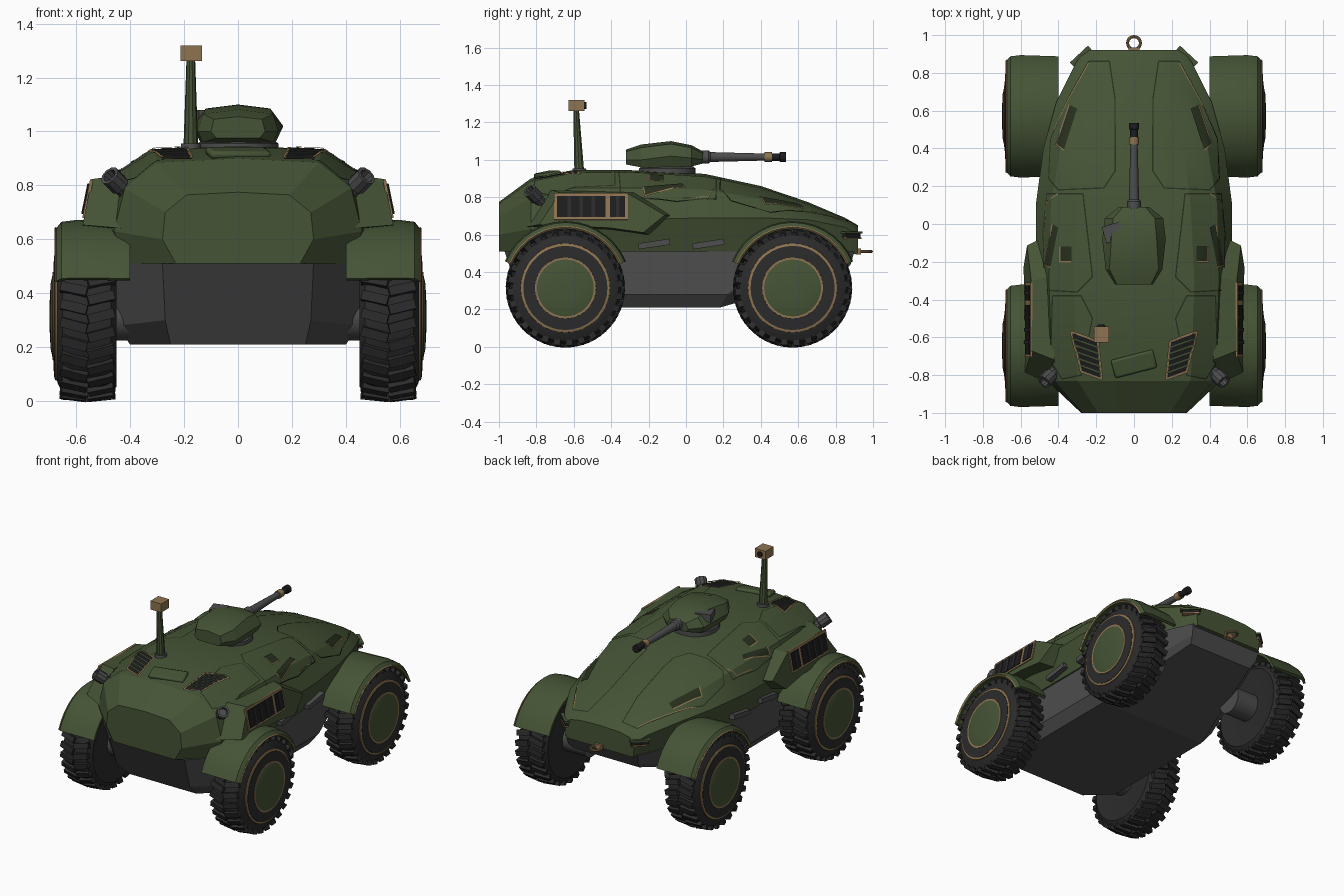
import bpy, bmesh
from math import sin, cos, pi, radians
from mathutils import Vector, Matrix
from mathutils.bvhtree import BVHTree

default = bpy.data.objects.get("Cube")
if default:
    bpy.data.objects.remove(default, do_unlink=True)


def material(name, r, g, b):
    m = bpy.data.materials.new(name)
    m.use_nodes = True
    m.diffuse_color = (r, g, b, 1)
    shader = m.node_tree.nodes["Principled BSDF"]
    shader.inputs["Base Color"].default_value = (r, g, b, 1)
    shader.inputs["Roughness"].default_value = 0.8
    return m


GREEN = material("army green", .06, .088, .036)
DARK = material("dark green seam", .02, .028, .012)
GREY = material("hull grey", .075, .075, .075)
RUBBER = material("tyre black", .024, .024, .025)
BLACK = material("vent black", .012, .012, .013)
TAN = material("worn brass", .27, .175, .08)


def finish(name, bm, mat, mirror=False, angle=25, solid=True):
    if solid:
        bmesh.ops.recalc_face_normals(bm, faces=bm.faces)
    mesh = bpy.data.meshes.new(name)
    bm.to_mesh(mesh)
    bm.free()
    mesh.materials.append(mat)
    obj = bpy.data.objects.new(name, mesh)
    bpy.context.collection.objects.link(obj)
    bpy.ops.object.select_all(action='DESELECT')
    obj.select_set(True)
    bpy.context.view_layer.objects.active = obj
    bpy.ops.object.shade_smooth_by_angle(angle=radians(angle))
    if mirror:
        obj.modifiers.new("Mirror", 'MIRROR').use_mirror_merge = False
    return obj


def bridge(bm, rings, closed=True, caps=True):
    rows = [[bm.verts.new(p) for p in ring] for ring in rings]
    n = len(rows[0])
    for a, b in zip(rows, rows[1:]):
        for i in range(n if closed else n - 1):
            j = (i + 1) % n
            bm.faces.new((a[i], a[j], b[j], b[i]))
    if caps:
        bm.faces.new(rows[0])
        bm.faces.new(rows[-1])


def loft(name, halves, mat, angle=25):
    # Each half section runs along +x and is mirrored into a closed ring
    bm = bmesh.new()
    bridge(bm, [h + [(-x, y, z) for x, y, z in reversed(h) if x > 0] for h in halves])
    return finish(name, bm, mat, angle=angle)


def lathe(name, origin, direction, profile, mat, mirror=False, sides=32):
    m = Matrix.Translation(origin) @ Vector(direction).to_track_quat('Z', 'Y').to_matrix().to_4x4()
    bm = bmesh.new()
    turn = [2 * pi * i / sides for i in range(sides)]
    bridge(bm, [[m @ Vector((r * cos(t), r * sin(t), d)) for t in turn] for d, r in profile])
    return finish(name, bm, mat, mirror, 35)


def add_box(bm, size, m):
    bmesh.ops.create_cube(bm, size=1, matrix=m @ Matrix.Diagonal((*size, 1)))


def box(name, loc, size, mat, mirror=False, rot=Matrix()):
    bm = bmesh.new()
    add_box(bm, size, Matrix.Translation(loc) @ rot)
    return finish(name, bm, mat, mirror)


def stations(rows):
    # y, then width and height pairs from the sill up, then crown height
    return [[(r[i], r[0], r[i + 1]) for i in range(1, len(r) - 1, 2)] + [(0, r[0], r[-1])] for r in rows]


# Upper hull
hull = loft("upper_hull", stations([
    (-1, .23, .51, .28, .6, .27, .7, .19, .765, .775),
    (-.83, .42, .51, .46, .63, .42, .79, .3, .885, .9),
    (-.6, .45, .51, .5, .66, .44, .85, .31, .93, .945),
    (-.3, .46, .51, .52, .68, .45, .85, .32, .935, .945),
    (.1, .46, .51, .52, .69, .44, .84, .3, .91, .925),
    (.4, .43, .51, .48, .69, .39, .79, .26, .85, .86),
    (.65, .36, .5, .41, .68, .33, .735, .2, .765, .775),
    (.85, .28, .49, .31, .64, .26, .67, .16, .685, .69),
    (.92, .25, .5, .26, .6, .22, .63, .14, .645, .65)]), GREEN, 22)
hull_bm = bmesh.new()
hull_bm.from_mesh(hull.data)
bmesh.ops.triangulate(hull_bm, faces=hull_bm.faces)
TREE = BVHTree.FromBMesh(hull_bm)
hull_bm.free()

# Lower hull tub
loft("lower_hull", [
    [(.28, -.97, .51), (.27, -.9, .3), (.25, -.8, .21), (0, -.8, .21)],
    [(.45, -.8, .51), (.45, -.7, .28), (.4, -.66, .21), (0, -.66, .21)],
    [(.45, .5, .51), (.45, .22, .28), (.4, .18, .21), (0, .18, .21)],
    [(.27, .9, .51), (.26, .88, .44), (.24, .84, .4), (0, .84, .4)]], GREY, 15)


def on_hull(x, y, lift):
    hit, normal, _, _ = TREE.ray_cast(Vector((x, y, 2)), Vector((0, 0, -1)))
    return (hit + normal * lift, normal) if hit else None


def ribbon(name, pts, mat, width=.007, lift=.003, closed=True):
    # Thin strip draped over the hull
    bm = bmesh.new()
    for a, b in zip(pts, pts[1:] + (pts[:1] if closed else [])):
        a, b = Vector(a), Vector(b)
        steps = max(2, int((b - a).length / .02))
        hits = [on_hull(*a.lerp(b, i / steps), lift) for i in range(steps + 1)]
        for p, q in zip(hits, hits[1:]):
            if p and q:
                sides = [(q[0] - p[0]).cross(n).normalized() * width / 2 for n in (p[1], q[1])]
                bm.faces.new([bm.verts.new(v) for v in (
                    p[0] + sides[0], q[0] + sides[1], q[0] - sides[1], p[0] - sides[0])])
    bmesh.ops.reverse_faces(bm, faces=[f for f in bm.faces if f.normal.z < 0])
    return finish(name, bm, mat, True, solid=False)


def patch(name, c, mat, lift=.004, n=6):
    # Four cornered plate draped over the hull
    c = [Vector(p) for p in c]
    bm = bmesh.new()
    bridge(bm, [[on_hull(*c[0].lerp(c[1], i / n).lerp(c[3].lerp(c[2], i / n), j / n), lift)[0]
                 for i in range(n + 1)] for j in range(n + 1)], closed=False, caps=False)
    bmesh.ops.reverse_faces(bm, faces=[f for f in bm.faces if f.normal.z < 0])
    return finish(name, bm, mat, True, solid=False)


# Armour panel seams
ribbon("front_panel_seam", [(.1, .66), (.13, .86), (.24, .86), (.35, .66), (.44, .45),
                            (.45, .24), (.4, .18), (.16, .19), (.1, .28)], DARK)
ribbon("middle_panel_seam", [(.27, .16), (.46, .16), (.48, -.05), (.47, -.35), (.3, -.36), (.22, -.28)], DARK)
ribbon("rear_panel_seam", [(.28, -.38), (.43, -.38), (.44, -.72), (.38, -.82), (.28, -.8), (.22, -.5)], DARK)
ribbon("nose_brass_edge", [(.24, .85), (.35, .65), (.42, .5)], TAN, .005, .005, False)
ribbon("flank_brass_edge", [(.47, -.02), (.46, .12), (.4, .16)], TAN, .005, .005, False)

# Hull slots and brass trims
for name, slot in (("front_slot", [(.3, .61), (.34, .63), (.41, .42), (.37, .39)]),
                   ("middle_slot", [(.4, -.02), (.43, 0), (.47, -.22), (.44, -.23)]),
                   ("hatch_slot", [(.33, -.12), (.39, -.12), (.39, -.2), (.33, -.2)])):
    patch(name, slot, DARK)
    ribbon(name + "_trim", slot[1:], TAN, .007, .006, False)

# Engine grilles
grille = [(.19, -.62), (.33, -.57), (.28, -.78), (.17, -.82)]
patch("engine_grille", grille, BLACK)
ribbon("engine_grille_frame", grille, TAN, .012, .01)
tl, tr, br, bl = [Vector(p) for p in grille]
for i in range(1, 6):
    ribbon("engine_grille_slat", [tl.lerp(bl, i / 6), tr.lerp(br, i / 6)], GREEN, .012, .012, False)

# Engine cover bump
spot, up = on_hull(.001, -.74, .003)
bump = box("engine_cover", (0, spot.y, spot.z), (.23, .1, .03), GREEN,
           rot=up.to_track_quat('Z', 'Y').to_matrix().to_4x4())
bevel = bump.modifiers.new("Bevel", 'BEVEL')
bevel.width, bevel.segments = .012, 2

# Side pods
outline = [(-.86, .64), (-.72, .84), (-.27, .83), (-.04, .7), (-.18, .59), (-.4, .62)]


def pod_x(z):
    return .575 - (z - .66) * .2


bm = bmesh.new()
outer = [(-.45 + (y + .45) * .82, .73 + (z - .73) * .85) for y, z in outline]
bridge(bm, [[(.42, y, z) for y, z in outline], [(pod_x(z), y, z) for y, z in outer]])
finish("side_pod", bm, GREEN, True, 15)

# Side pod intakes
tilt = Matrix.Rotation(-.2, 4, 'Y')
for name, y, wide in (("intake_main", -.56, .26), ("intake_small", -.365, .08)):
    z = .75
    box(name + "_frame", (pod_x(z), y, z), (.012, wide + .03, .145), TAN, True, tilt)
    box(name + "_opening", (pod_x(z) + .003, y, z), (.014, wide, .115), BLACK, True, tilt)
    for k in range(1, 4 if wide > .1 else 2):
        box(name + "_bar", (pod_x(z) + .006, y - wide / 2 + k * wide / (4 if wide > .1 else 2), z),
            (.014, .018, .115), RUBBER, True, tilt)

# Exhausts
lathe("exhaust", (.39, -.75, .75), (.08, -.08, .08),
      [(0, .03), (.08, .03), (.085, .038), (.15, .038), (.15, .026), (.12, .024)], GREY, True, 10)

# Side steps
for y in (-.17, .12):
    box("side_step", (.48, y, .55), (.05, .17, .032), GREY, True, Matrix.Rotation(.15, 4, 'X'))

# Wheels with fenders
for label, y in (("rear", -.645), ("front", .57)):
    hub = Vector((0, y, .315))

    def wheel_part(part, profile, mat):
        lathe(label + part, hub, (1, 0, 0), profile, mat, True, 36)

    wheel_part("_tyre", [(.46, .2), (.45, .26), (.47, .29), (.5, .298), (.62, .298), (.65, .285),
                         (.668, .25), (.672, .235)], RUBBER)
    wheel_part("_outer_rim", [(.66, .24), (.677, .238), (.68, .232)], TAN)
    wheel_part("_wheel_disc", [(.66, .225), (.682, .225), (.685, .17)], RUBBER)
    wheel_part("_inner_rim", [(.67, .165), (.688, .163)], TAN)
    wheel_part("_hub_cap", [(.67, .152), (.688, .152), (.695, .12), (.698, .06)], GREEN)
    wheel_part("_axle", [(.3, .09), (.47, .09)], GREY)
    bm = bmesh.new()
    for i in range(56):
        side = 1 if i % 2 else -1
        m = (Matrix.Translation(hub) @ Matrix.Rotation(i * pi / 28, 4, 'X')
             @ Matrix.Translation((.558 + side * .05, 0, .298)) @ Matrix.Rotation(side * .25, 4, 'Z')
             @ Matrix.Rotation(side * .1, 4, 'Y'))
        add_box(bm, (.1, .036, .03), m)
    finish(label + "_tread_lugs", bm, RUBBER, True)

    def arc(part, section, mat, start=23, end=157, steps=14):
        bm = bmesh.new()
        turns = [radians(start + (end - start) * i / steps) for i in range(steps + 1)]
        bridge(bm, [[(x, y + r * cos(t), .32 + r * sin(t)) for x, r in section] for t in turns])
        finish(label + part, bm, mat, True)

    arc("_fender", [(.4, .345), (.6, .352), (.655, .345), (.677, .318), (.67, .31), (.64, .33), (.4, .328)], GREEN)
    arc("_fender_trim", [(.676, .326), (.681, .32), (.676, .314), (.67, .32)], TAN)

# Turret
lathe("turret_ring", (0, -.1, .9), (0, 0, 1), [(0, .15), (.055, .15), (.07, .13)], GREY)
loft("turret", stations([
    (-.32, .08, .975, .1, 1, .09, 1.045, 1.055),
    (-.24, .13, .96, .15, 1, .13, 1.065, 1.082),
    (-.08, .14, .96, .168, 1.02, .12, 1.085, 1.1),
    (.03, .13, .965, .155, 1.01, .11, 1.065, 1.078),
    (.09, .07, .98, .08, 1, .06, 1.035, 1.045)]), GREEN)
box("turret_sight", (-.11, -.045, 1.055), (.1, .09, .05), GREY, rot=Matrix.Rotation(.3, 4, 'Z'))

# Gun
gun = Vector((0, .05, 1.015))
lathe("gun_barrel", gun, (0, 1, 0), [(0, .036), (.07, .036), (.08, .027), (.38, .019)], GREY, sides=14)
lathe("gun_collar", gun, (0, 1, 0), [(.37, .026), (.41, .026)], TAN, sides=12)
lathe("gun_muzzle", gun, (0, 1, 0), [(.41, .02), (.45, .02), (.452, .026), (.485, .026)], BLACK, sides=12)

# Periscope mast
mast = Vector((-.175, -.57, .92))
lathe("mast_base", mast, (0, 0, 1), [(0, .04), (.035, .036)], GREY, sides=12)
lathe("mast", mast, (0, -.05, 1), [(0, .028), (.35, .016)], GREEN, sides=10)
box("mast_head", (-.173, -.585, 1.29), (.08, .085, .058), TAN)
lathe("mast_lens", (-.173, -.545, 1.29), (0, 1, 0), [(0, .018), (.012, .018)], BLACK, sides=12)

# Nose lamps and tow ring
yaw = Matrix.Rotation(-.75, 4, 'Z')
box("nose_lamp", (.275, .885, .595), (.11, .03, .022), BLACK, True, yaw)
box("nose_lamp_brow", (.278, .885, .612), (.13, .04, .012), GREEN, True, yaw)
box("nose_lamp_trim", (.278, .89, .58), (.11, .03, .008), TAN, True, yaw)
box("tow_bracket", (0, .92, .51), (.06, .03, .03), TAN)
bpy.ops.mesh.primitive_torus_add(location=(0, .958, .51), major_radius=.034, minor_radius=.008,
                                 major_segments=20, minor_segments=8)
ring = bpy.context.object
ring.name = "tow_ring"
ring.data.materials.append(TAN)
